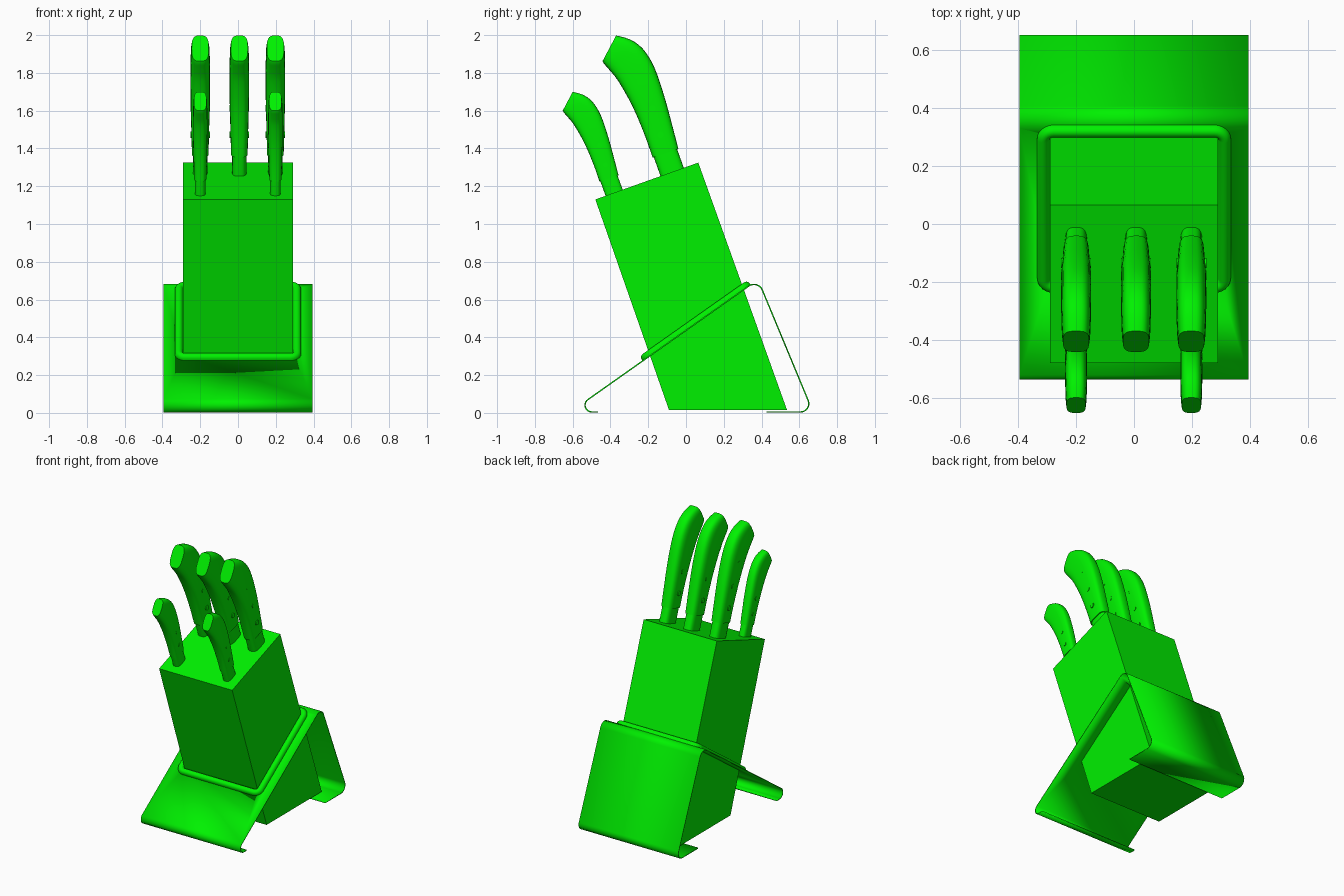
import bpy, bmesh
from math import sin, cos, pi, tan, radians
from mathutils import Vector as V

if "Cube" in bpy.data.objects:
    bpy.data.objects.remove(bpy.data.objects["Cube"])

green = bpy.data.materials.new("green")
green.diffuse_color = (0.0, 0.88, 0.0, 1)
green.use_nodes = True
green.node_tree.nodes["Principled BSDF"].inputs["Base Color"].default_value = green.diffuse_color


def loft(name, loops, ring=False, cap=True, closed=True):
    """Skin a list of point loops; ring joins the last loop to the first."""
    bm = bmesh.new()
    rows = [[bm.verts.new(p) for p in lp] for lp in loops]
    n = len(rows[0])
    pairs = list(zip(rows, rows[1:])) + ([(rows[-1], rows[0])] if ring else [])
    for a, b in pairs:
        for i in range(n if closed else n - 1):
            j = (i + 1) % n
            bm.faces.new((a[i], a[j], b[j], b[i]))
    if cap and not ring:
        bm.faces.new(rows[0])
        bm.faces.new(rows[-1])
    bmesh.ops.recalc_face_normals(bm, faces=bm.faces)
    me = bpy.data.meshes.new(name)
    bm.to_mesh(me)
    bm.free()
    me.materials.append(green)
    ob = bpy.data.objects.new(name, me)
    bpy.context.collection.objects.link(ob)
    return ob


def fillet(p, corner, q, r, n=10):
    """Arc of radius r rounding the corner between p and q."""
    p, c, q = V(p), V(corner), V(q)
    a, b = (p - c).normalized(), (q - c).normalized()
    half = a.angle(b) / 2
    mid = c + (a + b).normalized() * (r / sin(half))
    s, e = c + a * (r / tan(half)) - mid, c + b * (r / tan(half)) - mid
    turn = pi - 2 * half
    return [mid + (s * sin(turn * (1 - i / n)) + e * sin(turn * i / n)) / sin(turn)
            for i in range(n + 1)]


# Slanted block
side = [(-0.09, 0.015), (0.535, 0.015), (0.065, 1.325), (-0.48, 1.13)]
block = loft("knife_block", [[(x, y, z) for y, z in side] for x in (-0.29, 0.29)])

# Bent sheet stand with an opening for the block
k = [(-0.465, 0.005), (-0.612, 0.005), (0.381, 0.706), (0.672, 0.005), (0.426, 0.005)]
path = [V(k[0])]
for i, r in ((1, 0.036), (2, 0.048), (3, 0.044)):
    path += fillet(k[i - 1], k[i], k[i + 1], r)
path.append(V(k[4]))
stand = loft("bent_stand", [[(-0.395, y, z), (0.395, y, z)] for y, z in path],
             cap=False, closed=False)
solid = stand.modifiers.new("thickness", 'SOLIDIFY')
solid.thickness, solid.offset = 0.007, 0
hole = stand.modifiers.new("opening", 'BOOLEAN')
hole.operation, hole.object, hole.solver = 'DIFFERENCE', block, 'EXACT'


# Rounded collar around the block, lying on the sloping sheet
def rounded_rect(hx, hu, r, h, n=6):
    slope = radians(35.2)
    out = []
    for c, (sx, su) in enumerate(((1, 1), (-1, 1), (-1, -1), (1, -1))):
        for i in range(n + 1):
            t = (c + i / n) * pi / 2
            x, u = sx * (hx - r) + r * cos(t), su * (hu - r) + r * sin(t)
            out.append((x, 0.0565 + u * cos(slope) - h * sin(slope),
                        0.477 + u * sin(slope) + h * cos(slope)))
    return out


section = [(0.0225 - 0.0225 * cos(pi * i / 10), 0.03 * sin(pi * i / 10) ** 0.8 if 0 < i < 10 else 0)
           for i in range(11)]
loft("block_collar", [rounded_rect(0.29 + o, 0.306 + o, 0.012 + o, h) for o, h in section],
     ring=True)


# Knives: sections run from the inner to the outer edge, given in y and z,
# relative to the lower front corner of the handle
def oval(left, right, hw, place, n=28, p=0.62):
    x0, y0, z0, s = place
    l, r = V(left), V(right)
    out = []
    for i in range(n):
        c, d = cos(2 * pi * i / n), sin(2 * pi * i / n)
        w = abs(c) ** p * (1 if c > 0 else -1)
        v = abs(d) ** p * (1 if d > 0 else -1)
        q = (l + r) / 2 + (r - l) / 2 * w
        out.append((x0 + s * hw * v, y0 + s * q.x, z0 + s * q.y))
    return out


handle = [  # front y, z, back y, z, half thickness
    (0, 0, 0.137, 0.045, 0.044),
    (-0.043, 0.122, 0.107, 0.16, 0.047),
    (-0.106, 0.27, 0.062, 0.325, 0.051),
    (-0.18, 0.402, 0.009, 0.478, 0.052),
    (-0.228, 0.463, -0.05, 0.574, 0.051),
    (-0.255, 0.494, -0.117, 0.624, 0.049),
    (-0.265, 0.51, -0.193, 0.646, 0.045)]


def smooth_rows(rows, n=3):
    """Catmull-Rom refinement of the sections."""
    ext = [rows[0]] + rows + [rows[-1]]
    out = []
    for a, b, c, d in zip(ext, ext[1:], ext[2:], ext[3:]):
        for i in range(n):
            t = i / n
            out.append([0.5 * (2 * f + (g - e) * t + (2 * e - 5 * f + 4 * g - h) * t * t
                               + (3 * f - e - 3 * g + h) * t ** 3)
                        for e, f, g, h in zip(a, b, c, d)])
    return out + [list(rows[-1])]


def knife(name, *place):
    x0, y0, z0, s = place
    loft(name + "_handle", [oval(r[:2], r[2:4], r[4], place) for r in smooth_rows(handle)])
    ax = V((-0.338, 0.941))
    a, b = V((0.006, 0.002)), V((0.13, 0.044))
    loft(name + "_bolster", [oval(a + ax * t, b + ax * t, 0.038, place) for t in (-0.14, 0.01)])
    for i, (y, z) in enumerate(((0.042, 0.12), (0.0, 0.26), (-0.065, 0.40))):
        loft(f"{name}_rivet_{i + 1}",
             [[(x0 + s * x, y0 + s * (y + 0.017 * cos(j * pi / 8)),
                z0 + s * (z + 0.017 * sin(j * pi / 8))) for j in range(16)]
              for x in (-0.052, 0.052)])


for i, x in enumerate((-0.2, 0.007, 0.198)):
    knife(f"large_knife_{i + 1}", x, -0.177, 1.352, 1)
for i, x in enumerate((-0.2, 0.198)):
    knife(f"small_knife_{i + 1}", x, -0.458, 1.225, 0.735)

# Smooth shading with crisp edges
for ob in bpy.context.collection.objects:
    ob.select_set(True)
bpy.context.view_layer.objects.active = block
bpy.ops.object.shade_smooth_by_angle(angle=radians(35))
